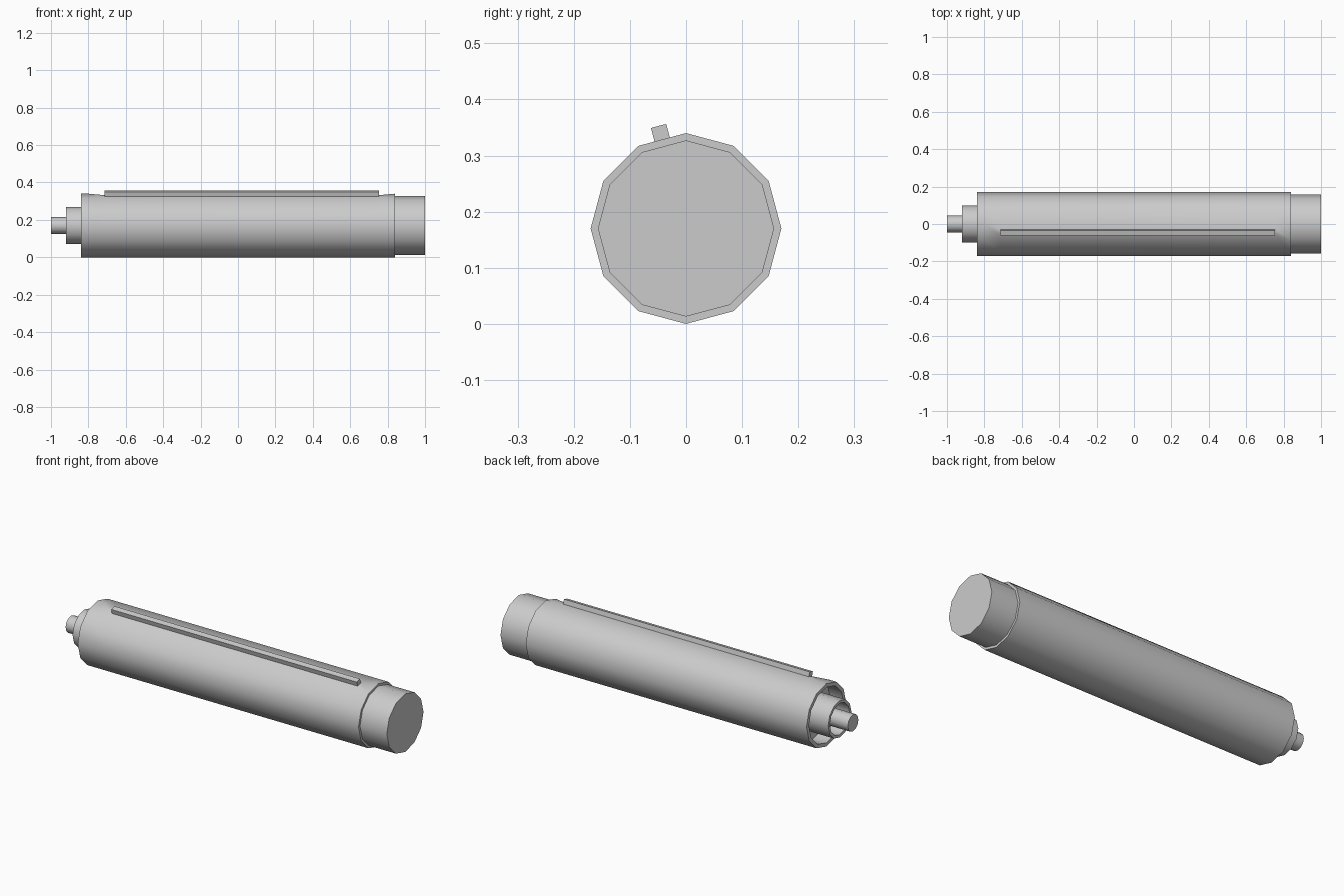
import bpy, bmesh
from math import sin, cos, pi, radians
from mathutils import Vector

if "Cube" in bpy.data.objects:
    bpy.data.objects.remove(bpy.data.objects["Cube"])

SIDES, CZ = 12, 0.17


def lathe(bm, profile):
    """Rings of (x, radius) along x, with a flat cap on both ends."""
    rings = []
    for x, r in profile:
        rings.append([bm.verts.new((x, -r * sin(2 * pi * k / SIDES),
                                    CZ + r * cos(2 * pi * k / SIDES)))
                      for k in range(SIDES)])
    for a, b in zip(rings, rings[1:]):
        for k in range(SIDES):
            n = (k + 1) % SIDES
            bm.faces.new((a[k], a[n], b[n], b[k]))
    bm.faces.new(rings[0])
    bm.faces.new(rings[-1])
    return rings


def finish(bm, name):
    bmesh.ops.recalc_face_normals(bm, faces=bm.faces)
    mesh = bpy.data.meshes.new(name)
    bm.to_mesh(mesh)
    bm.free()
    obj = bpy.data.objects.new(name, mesh)
    bpy.context.collection.objects.link(obj)
    bpy.ops.object.select_all(action='DESELECT')
    obj.select_set(True)
    bpy.context.view_layer.objects.active = obj
    bpy.ops.object.shade_smooth_by_angle(angle=radians(40))


# Barrel with a recessed left end
bm = bmesh.new()
rings = lathe(bm, [(-0.76, 0.150), (-0.84, 0.150), (-0.84, 0.17), (-0.80, 0.17),
                   (-0.715, 0.17), (0.755, 0.17), (0.84, 0.17)])

# Clip strip: pinch one long face, then raise it
for ring in rings[4:6]:
    top, side = ring[0].co.copy(), ring[1].co.copy()
    ring[0].co = top.lerp(side, 0.34)
    ring[1].co = top.lerp(side, 0.66)
corners = {rings[4][0], rings[4][1], rings[5][0], rings[5][1]}
strip = next(f for f in bm.faces if set(f.verts) == corners)
raised = bmesh.ops.extrude_face_region(bm, geom=[strip])['geom']
bmesh.ops.translate(bm, verts=[v for v in raised if isinstance(v, bmesh.types.BMVert)],
                    vec=Vector((0, -sin(pi / 12), cos(pi / 12))) * 0.025)
if strip.is_valid:
    bmesh.ops.delete(bm, geom=[strip], context='FACES_ONLY')
finish(bm, "barrel_with_clip")

# End cap, hollow collar and push button
for name, profile in {
    "end_cap": [(0.80, 0.157), (1.0, 0.157)],
    "collar": [(-0.84, 0.085), (-0.92, 0.085), (-0.92, 0.10), (-0.74, 0.10)],
    "push_button": [(-1.0, 0.045), (-0.82, 0.045)],
}.items():
    bm = bmesh.new()
    lathe(bm, profile)
    finish(bm, name)
